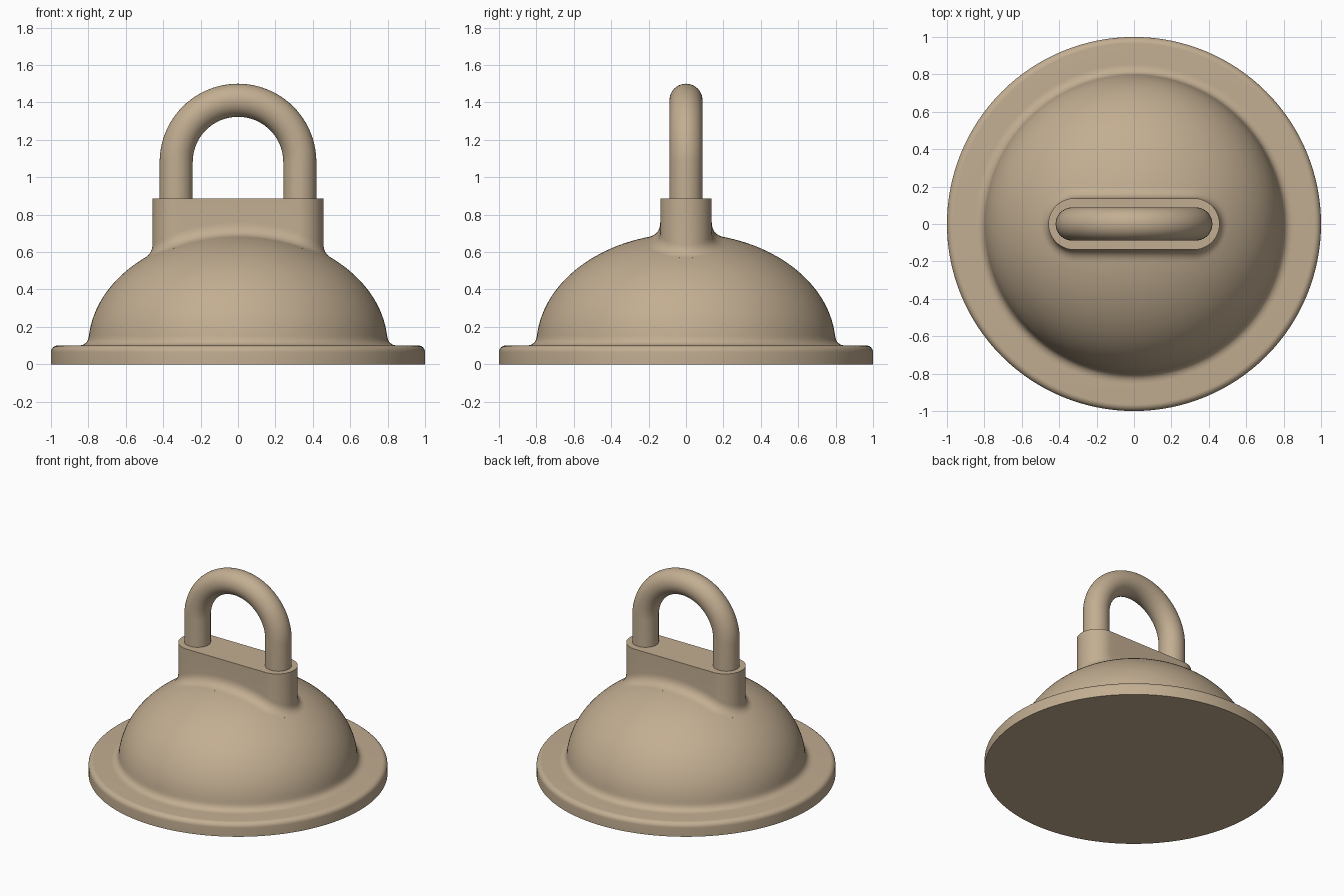
import bpy, bmesh, math
from mathutils import Vector

if "Cube" in bpy.data.objects:
    bpy.data.objects.remove(bpy.data.objects["Cube"])

tan_paint = bpy.data.materials.new("warm_tan")
tan_paint.diffuse_color = (0.54, 0.42, 0.285, 1)
tan_paint.use_nodes = True
tan_paint.node_tree.nodes["Principled BSDF"].inputs["Base Color"].default_value = tan_paint.diffuse_color

DOME_R, DOME_H, DOME_Z = 0.80, 0.60, 0.10    # half-ellipsoid dome sitting on the rim
SEG = 128


def skin(name, rings):
    """Bridge a list of closed rings, cap both ends, shade smooth with sharp edges."""
    bm = bmesh.new()
    loops = [[bm.verts.new(p) for p in ring] for ring in rings]
    n = len(loops[0])
    for a, b in zip(loops, loops[1:]):
        for i in range(n):
            j = (i + 1) % n
            bm.faces.new((a[i], a[j], b[j], b[i]))
    bm.faces.new(loops[0][::-1])
    bm.faces.new(loops[-1])
    bmesh.ops.recalc_face_normals(bm, faces=bm.faces)
    mesh = bpy.data.meshes.new(name)
    bm.to_mesh(mesh)
    bm.free()
    mesh.materials.append(tan_paint)
    obj = bpy.data.objects.new(name, mesh)
    bpy.context.collection.objects.link(obj)
    bpy.ops.object.select_all(action='DESELECT')
    obj.select_set(True)
    bpy.context.view_layer.objects.active = obj
    bpy.ops.object.shade_smooth_by_angle(angle=math.radians(30))
    return obj


def circle(r, z):
    return [(r * math.cos(2 * math.pi * i / SEG), r * math.sin(2 * math.pi * i / SEG), z)
            for i in range(SEG)]


def bezier(a, b, c, t):
    return a * (1 - t) ** 2 + b * 2 * t * (1 - t) + c * t * t


def on_dome(p):
    q = 1 - (p.x ** 2 + p.y ** 2) / DOME_R ** 2
    return Vector((p.x, p.y, DOME_Z + DOME_H * math.sqrt(q)))


# Rim disc with rounded upper edge, fillet and dome, turned as one profile
profile = [(1.0, 0.0)]
for i in range(9):
    a = math.pi / 2 * i / 8
    profile.append((0.965 + 0.035 * math.cos(a), 0.065 + 0.035 * math.sin(a)))
start = math.asin(0.09)
foot = Vector((DOME_R * math.cos(start), DOME_Z + DOME_H * 0.09))
for i in range(9):
    profile.append(tuple(bezier(Vector((0.855, 0.10)), Vector((0.803, 0.10)), foot, i / 8)))
for i in range(1, 33):
    a = start + (math.pi / 2 - 0.004 - start) * i / 32
    profile.append((DOME_R * math.cos(a), DOME_Z + DOME_H * math.sin(a)))
skin("rim_and_dome", [circle(r, z) for r, z in profile])

# Pill-shaped neck whose foot flares into the dome
HALF, WALL, TOP, FILLET = 0.32, 0.1375, 0.885, 0.08
outline = []                                  # (point, outward normal)
for side in (1, -1):
    for i in range(25):
        a = -math.pi / 2 + math.pi * i / 24
        n = Vector((side * math.cos(a), side * math.sin(a), 0))
        outline.append((Vector((side * HALF, 0, 0)) + n * WALL, n))
    for i in range(1, 16):                    # straight side between the ends
        x = side * HALF * (1 - 2 * i / 16)
        outline.append((Vector((x, side * WALL, 0)), Vector((0, side, 0))))

neck = [[] for _ in range(14)]
for p, n in outline:
    corner = on_dome(p)
    slope = (corner - on_dome(p + n * 0.01)).z / 0.01
    reach = FILLET * math.tan((math.pi / 2 - math.atan(slope)) / 2)
    upper = corner + Vector((0, 0, reach))
    outer = on_dome(p + n * reach * math.cos(math.atan(slope)))
    neck[0].append((p.x, p.y, TOP))
    for k in range(12):
        neck[k + 1].append(bezier(upper, corner, outer, k / 11))
    neck[13].append(outer - n * 0.05 - Vector((0, 0, 0.06)))
skin("neck", neck)

# Round-bar loop: two straight legs joined by a half circle
BAR, BEND, BEND_Z = 0.0885, 0.3305, 1.081
path = [(BEND, 0.86, 0.0)]
path += [(BEND * math.cos(math.pi * i / 48), BEND_Z + BEND * math.sin(math.pi * i / 48),
          math.pi * i / 48) for i in range(49)]
path.append((-BEND, 0.86, math.pi))
rings = []
for x, z, a in path:
    ring = []
    for i in range(40):
        b = 2 * math.pi * i / 40
        d = BAR * math.cos(b)
        ring.append((x + d * math.cos(a), BAR * math.sin(b), z + d * math.sin(a)))
    rings.append(ring)
skin("handle_loop", rings)
